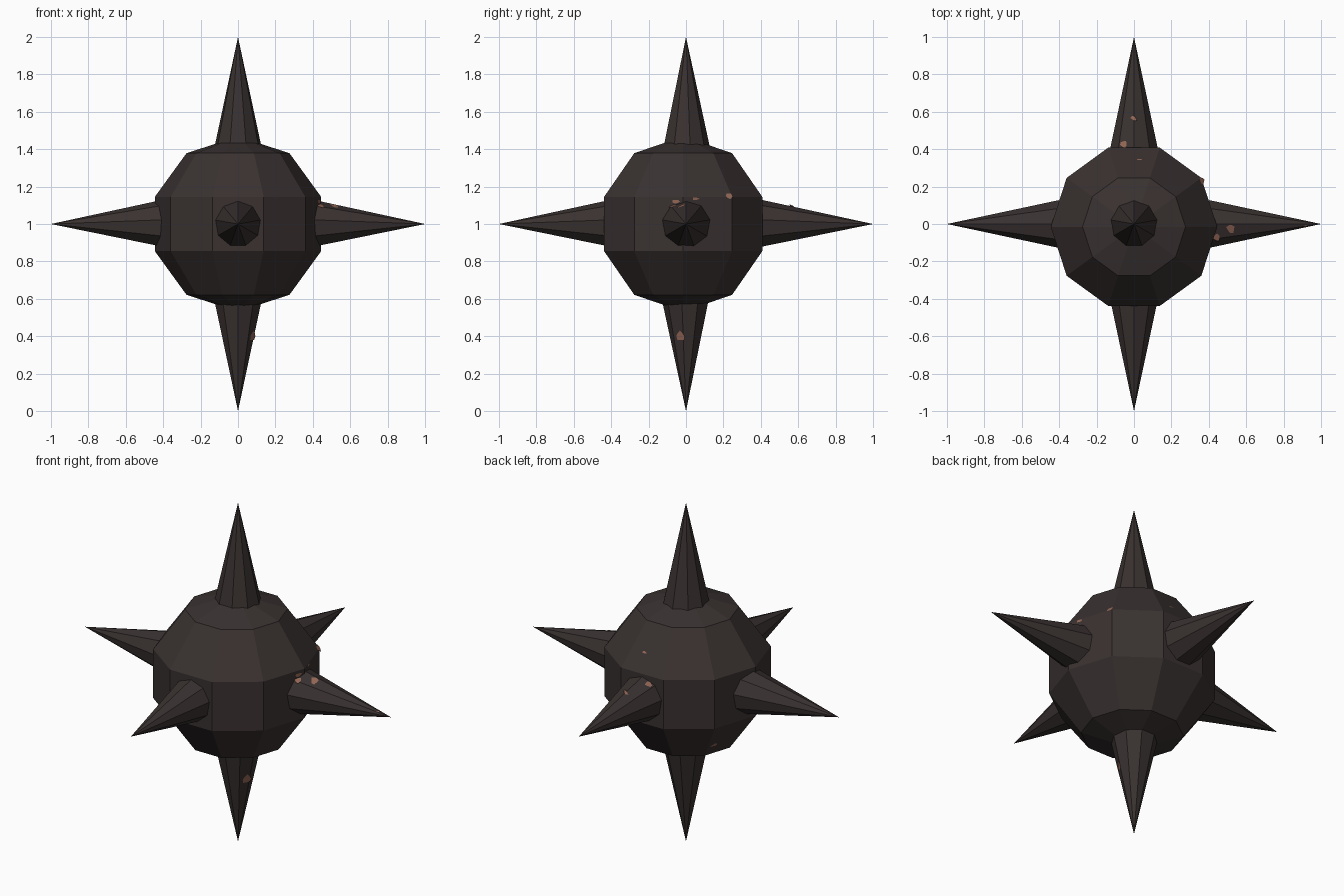
import bpy, bmesh, math
from mathutils import Matrix, Vector
from mathutils.bvhtree import BVHTree

if "Cube" in bpy.data.objects:
    bpy.data.objects.remove(bpy.data.objects["Cube"])


def material(name, rgb):
    m = bpy.data.materials.new(name)
    m.diffuse_color = (*rgb, 1)
    m.use_nodes = True
    m.node_tree.nodes["Principled BSDF"].inputs["Base Color"].default_value = m.diffuse_color
    return m


IRON = material("dark_iron", (0.041, 0.031, 0.030))
RUST = material("rust", (0.29, 0.135, 0.093))
CENTRE = Vector((0, 0, 1))
surface = bmesh.new()      # all iron parts, used to seat the rust patches


def add(name, bm, mat):
    me = bpy.data.meshes.new(name)
    bm.to_mesh(me)
    bm.free()
    me.materials.append(mat)
    ob = bpy.data.objects.new(name, me)
    bpy.context.collection.objects.link(ob)
    if mat == IRON:
        surface.from_mesh(me)


# ball body: ten sides, five bands
bm = bmesh.new()
turn = Matrix.Rotation(math.radians(90), 4, 'Z')
bmesh.ops.create_uvsphere(bm, u_segments=10, v_segments=5, radius=0.468,
                          matrix=Matrix.Translation((0, -0.015, 1)) @ turn)
add("ball", bm, IRON)

# six nine-sided spikes, base at 0.4 and tip at 1.0 from the centre
R = lambda a, ax: Matrix.Rotation(math.radians(a), 4, ax)
spikes = {
    "top_spike": Matrix.Identity(4),
    "bottom_spike": R(180, 'X'),
    "front_spike": R(90, 'X'),
    "right_spike": R(90, 'Z') @ R(90, 'X'),
    "back_spike": R(180, 'Z') @ R(90, 'X'),
    "left_spike": R(-90, 'Z') @ R(90, 'X'),
}
for name, rot in spikes.items():
    bm = bmesh.new()
    bmesh.ops.create_cone(bm, cap_ends=True, segments=9, radius1=0.13, radius2=0,
                          depth=0.6, matrix=Matrix.Translation((0, 0, 0.7)))
    bmesh.ops.remove_doubles(bm, verts=bm.verts, dist=1e-5)
    # vertex of the nine-gon at +y before rotation
    top = max(bm.verts, key=lambda v: v.co.to_2d().dot((0, 1))).co
    fix = Matrix.Rotation(math.atan2(top.x, top.y), 4, 'Z')
    bm.transform(Matrix.Translation(CENTRE) @ rot @ fix)
    add(name, bm, IRON)

# rust patches: thin irregular plates seated on the nearest face
tree = BVHTree.FromBMesh(surface)
patches = [  # near point, half width, half height
    ((0.44, -0.07, 1.09), 0.018, 0.022),
    ((0.52, -0.03, 1.11), 0.020, 0.026),
    ((0.92, -0.01, 1.02), 0.009, 0.004),
    ((0.08, -0.03, 0.40), 0.026, 0.026),
    ((-0.01, 0.57, 1.12), 0.010, 0.020),
    ((-0.06, 0.43, 1.12), 0.018, 0.020),
    ((0.42, 0.25, 1.19), 0.018, 0.020),
    ((0.45, -0.06, 1.12), 0.022, 0.010),
    ((0.45, 0.06, 1.135), 0.018, 0.007),
    ((0.03, 0.36, 1.25), 0.015, 0.006),
    ((-0.28, 0.14, 0.70), 0.022, 0.013),
]
bm = bmesh.new()
for i, (p, w, h) in enumerate(patches):
    loc, normal, _, _ = tree.find_nearest(Vector(p))
    frame = Matrix.Translation(loc + normal * 0.002) @ normal.to_track_quat('Z', 'Y').to_matrix().to_4x4()
    ring = []
    for k in range(8):
        a = k * math.pi / 4
        s = 1 + 0.18 * math.sin(3 * a + i)
        ring.append(bm.verts.new(frame @ Vector((w * s * math.cos(a), h * s * math.sin(a), 0))))
    bm.faces.new(ring)
add("rust_patches", bm, RUST)
surface.free()
